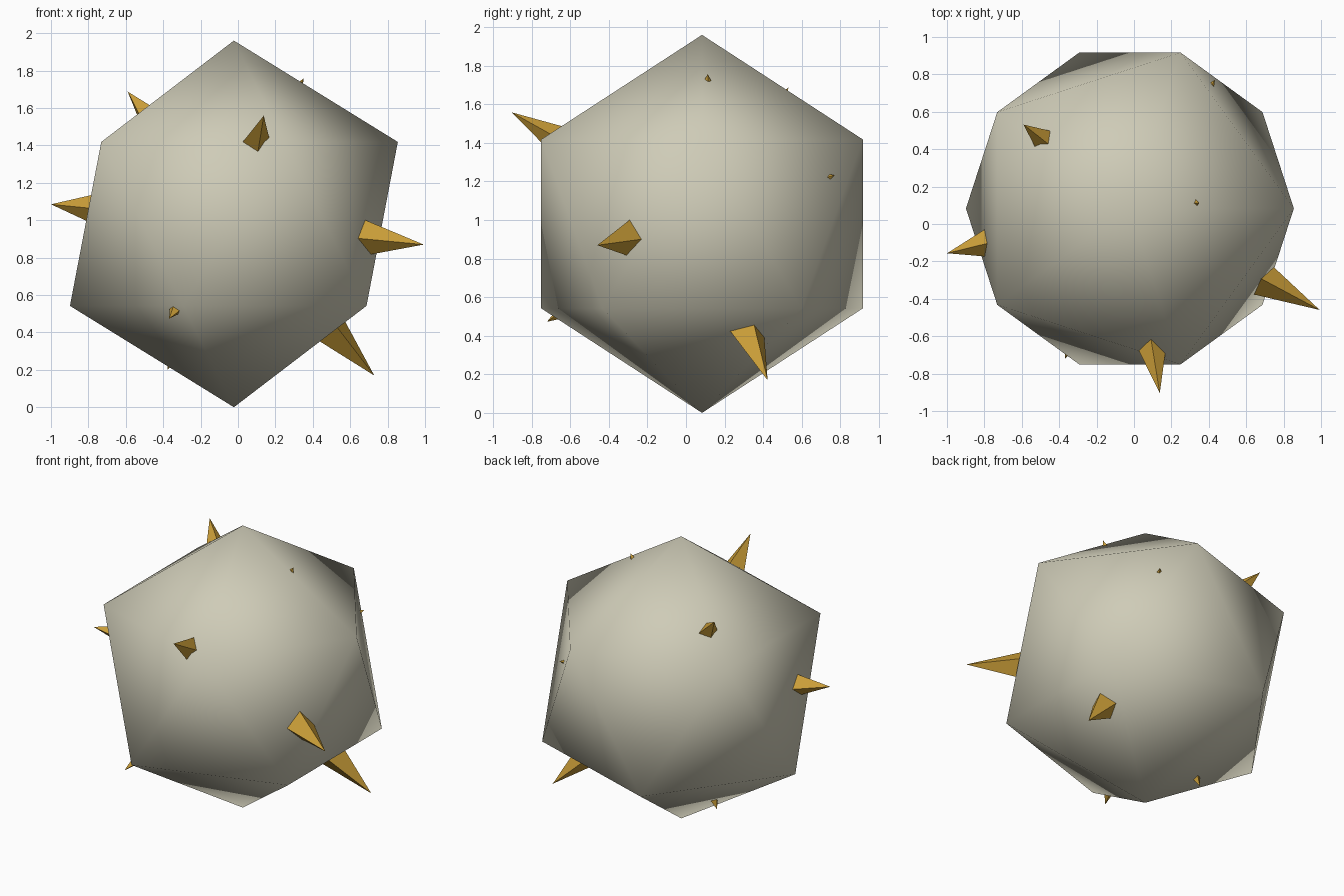
import bpy
from mathutils import Vector

if "Cube" in bpy.data.objects:
    bpy.data.objects.remove(bpy.data.objects["Cube"])

RADIUS = 0.98
CENTRE = Vector((-0.022, 0.083, 0.98))


def material(name, rgb):
    m = bpy.data.materials.new(name)
    m.diffuse_color = (*rgb, 1.0)
    m.use_nodes = True
    m.node_tree.nodes["Principled BSDF"].inputs["Base Color"].default_value = m.diffuse_color
    return m


bone = material("pale_bone", (0.62, 0.60, 0.475))
gold = material("gold", (0.60, 0.345, 0.04))

# Body: smooth-shaded twenty-sided ball
bpy.ops.mesh.primitive_ico_sphere_add(subdivisions=1, radius=RADIUS, location=CENTRE)
body = bpy.context.object
body.name = "body"
body.data.materials.append(bone)
bpy.ops.object.shade_smooth()

# Spikes: four-sided cones pointing outward, rooted inside the body
SPIKE_ROOT = 0.464
SPIKE_RADIUS = 0.183
spikes = {
    "long_spike": (1.156, [(1.01, -0.54, -0.11), (0.75, 0.34, -0.81), (0.16, -0.99, 0.58)]),
    "medium_spike": (1.012, [(-0.98, -0.24, 0.105), (-0.57, 0.45, 0.71), (-0.345, -0.80, -0.505)]),
    "short_spike": (0.862, [(0.37, 0.03, 0.775), (0.45, 0.68, 0.25), (-0.355, 0.115, -0.78)]),
}
for name, (tip, directions) in spikes.items():
    for i, d in enumerate(directions, 1):
        d = Vector(d).normalized()
        bpy.ops.mesh.primitive_cone_add(
            vertices=4, radius1=SPIKE_RADIUS, radius2=0, depth=tip - SPIKE_ROOT,
            location=CENTRE + d * (tip + SPIKE_ROOT) / 2,
            rotation=d.to_track_quat('Z', 'Y').to_euler())
        spike = bpy.context.object
        spike.name = f"{name}_{i}"
        spike.data.materials.append(gold)
